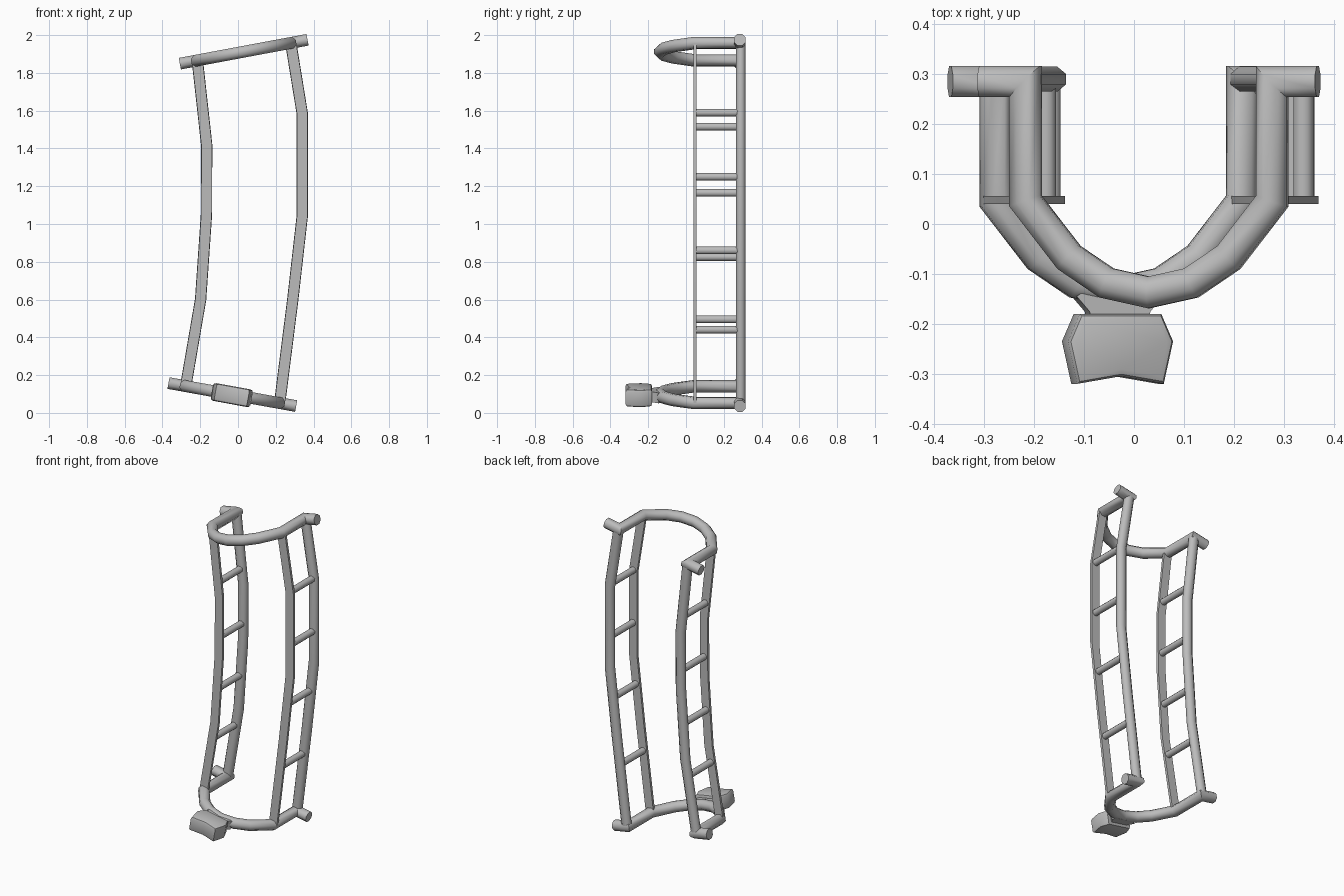
import bpy, bmesh, math
from mathutils import Vector, Matrix

cube = bpy.data.objects.get("Cube")
if cube:
    bpy.data.objects.remove(cube, do_unlink=True)

# Single grey material
grey = bpy.data.materials.new("plain_grey")
grey.use_nodes = True
colour = (0.5, 0.5, 0.5, 1)
grey.diffuse_color = colour
grey.node_tree.nodes["Principled BSDF"].inputs["Base Color"].default_value = colour


def finish(bm, name, angle=55):
    bmesh.ops.recalc_face_normals(bm, faces=bm.faces)
    mesh = bpy.data.meshes.new(name)
    bm.to_mesh(mesh)
    bm.free()
    mesh.materials.append(grey)
    obj = bpy.data.objects.new(name, mesh)
    bpy.context.collection.objects.link(obj)
    bpy.ops.object.select_all(action='DESELECT')
    obj.select_set(True)
    bpy.context.view_layer.objects.active = obj
    bpy.ops.object.shade_smooth_by_angle(angle=math.radians(angle))
    return obj


def sweep(name, path, normal, half_width, half_depth, sides=8):
    """Tube along a path lying in one plane, with mitred corners."""
    bm = bmesh.new()
    pts = [Vector(p) for p in path]
    n = Vector(normal).normalized()
    fit = 1 / math.cos(math.pi / sides)
    rings = []
    for i, p in enumerate(pts):
        before = (p - pts[max(i - 1, 0)]).normalized()
        after = (pts[min(i + 1, len(pts) - 1)] - p).normalized()
        tangent = (before + after).normalized()
        mitre = 1 / max(tangent.dot(after if after.length else before), 0.3)
        across = n.cross(tangent).normalized() * half_width * mitre * fit
        ring = []
        for k in range(sides):
            a = (k + 0.5) * math.tau / sides
            ring.append(bm.verts.new(p + across * math.cos(a)
                                     + n * half_depth * fit * math.sin(a)))
        rings.append(ring)
    for r, s in zip(rings, rings[1:]):
        for k in range(sides):
            j = (k + 1) % sides
            bm.faces.new((r[k], r[j], s[j], s[k]))
    bm.faces.new(rings[0])
    bm.faces.new(rings[-1])
    return finish(bm, name)


def prism(name, outline, height, bevel, matrix):
    """Outline in plan, thickened, with softened top and bottom rims."""
    bm = bmesh.new()
    base = bm.faces.new([bm.verts.new((x, y, -height / 2)) for x, y in outline])
    top = bmesh.ops.extrude_face_region(bm, geom=[base])["geom"]
    bmesh.ops.translate(bm, vec=(0, 0, height),
                        verts=[g for g in top if isinstance(g, bmesh.types.BMVert)])
    if bevel:
        rims = [e for e in bm.edges
                if abs(e.verts[0].co.z - e.verts[1].co.z) < height / 2]
        bmesh.ops.bevel(bm, geom=rims, offset=bevel, segments=2, profile=0.5,
                        affect='EDGES')
    bm.transform(matrix)
    return finish(bm, name, 40)


# Tilted U-shaped hoops whose ends turn outward
half = [(0.338, 0.285), (0.247, 0.285), (0.247, 0.046), (0.16, -0.067), (0.085, -0.118)]
plan = [(-x, y) for x, y in half] + [(0, -0.137)] + half[::-1]
for name, cx, cz, slope in (("lower_hoop", -0.03, 0.097, -0.18),
                            ("upper_hoop", 0.03, 1.912, 0.187)):
    path = [(cx + x, y, cz + slope * x) for x, y in plan]
    sweep(name, path, (-slope, 0, 1), 0.031, 0.031)

# Side ladders: thick rear rail, thin front rail and four rungs
ladders = {
    "right": ([(-0.277, 0.14), (-0.198, 0.6), (-0.167, 1.05), (-0.166, 1.42),
               (-0.215, 1.865)], (0.495, 0.825, 1.165, 1.515)),
    "left": ([(0.221, 0.055), (0.29, 0.6), (0.341, 1.05), (0.341, 1.58),
              (0.28, 1.955)], (0.44, 0.86, 1.25, 1.59)),
}
for side, (line, rungs) in ladders.items():
    sweep(side + "_rear_rail", [(x, 0.29, z) for x, z in line], (0, 1, 0), 0.03, 0.025)
    sweep(side + "_front_rail", [(x, 0.048, z) for x, z in line], (0, 1, 0),
          0.028, 0.008, 4)
    for i, z in enumerate(rungs):
        for (xa, za), (xb, zb) in zip(line, line[1:]):
            if za <= z <= zb:
                x = xa + (xb - xa) * (z - za) / (zb - za)
        sweep(f"{side}_rung_{i + 1}", [(x, 0.05, z), (x, 0.28, z)], (0, 0, 1), 0.02, 0.02)

# Front block and its neck, tilted with the lower hoop
tilt = Matrix.Translation((-0.033, 0, 0.094)) @ Matrix.Rotation(0.18, 4, 'Y')
prism("front_block",
      [(-0.088, -0.32), (0, -0.305), (0.088, -0.32), (0.107, -0.235),
       (0.083, -0.18), (-0.083, -0.18), (-0.107, -0.235)], 0.095, 0.014, tilt)
prism("block_neck",
      [(-0.058, -0.19), (0.058, -0.19), (0.062, -0.175), (0.088, -0.145),
       (0.06, -0.125), (-0.06, -0.125), (-0.088, -0.145), (-0.062, -0.175)],
      0.056, 0, tilt)
